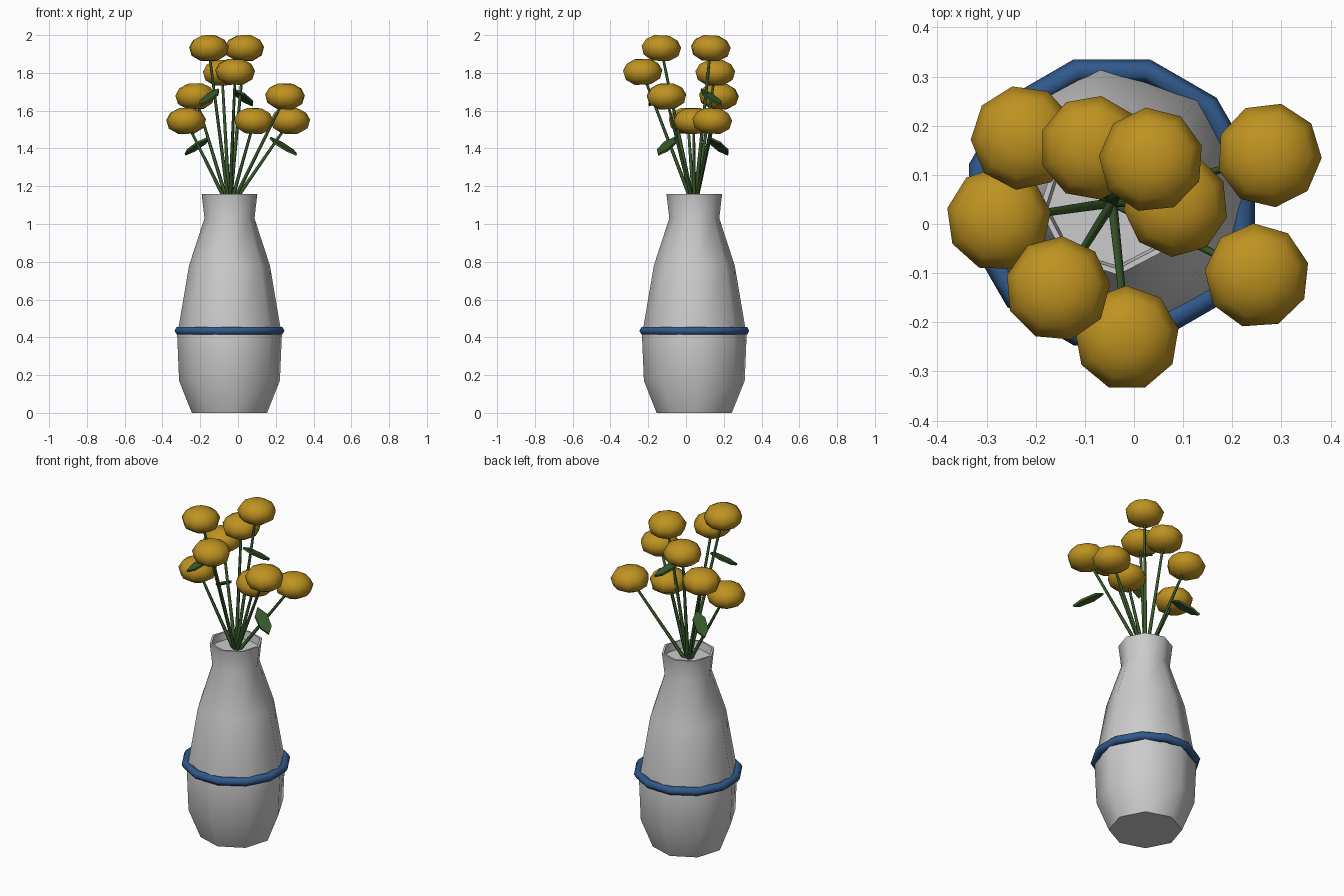
import bpy, bmesh, random
from math import sin, cos, tau, radians
from mathutils import Vector

if "Cube" in bpy.data.objects:
    bpy.data.objects.remove(bpy.data.objects["Cube"])

random.seed(4)
AXIS = Vector((-0.045, 0.044, 0))


def material(name, rgb):
    m = bpy.data.materials.new(name)
    m.diffuse_color = (*rgb, 1)
    m.use_nodes = True
    m.node_tree.nodes["Principled BSDF"].inputs["Base Color"].default_value = m.diffuse_color
    return m


gold = material("gold", (0.52, 0.29, 0.015))
green = material("green", (0.04, 0.10, 0.025))
blue = material("blue", (0.03, 0.10, 0.26))


def finish(bm, name, mat=None, smooth=None):
    bmesh.ops.recalc_face_normals(bm, faces=bm.faces)
    me = bpy.data.meshes.new(name)
    bm.to_mesh(me)
    bm.free()
    ob = bpy.data.objects.new(name, me)
    bpy.context.collection.objects.link(ob)
    if mat:
        me.materials.append(mat)
    if smooth:
        bpy.ops.object.select_all(action='DESELECT')
        ob.select_set(True)
        bpy.context.view_layer.objects.active = ob
        bpy.ops.object.shade_smooth_by_angle(angle=radians(smooth))
    return ob


def lathe(bm, profile, sides, turn=0.0, closed=False):
    """Rings of (radius, z) skinned together; ends capped unless closed."""
    rings = [[bm.verts.new((r * cos(turn + tau * i / sides),
                            r * sin(turn + tau * i / sides), z))
              for i in range(sides)] for r, z in profile]
    pairs = list(zip(rings, rings[1:]))
    if closed:
        pairs.append((rings[-1], rings[0]))
    for a, b in pairs:
        for i in range(sides):
            j = (i + 1) % sides
            bm.faces.new((a[i], a[j], b[j], b[i]))
    if not closed:
        bm.faces.new(rings[0])
        bm.faces.new(rings[-1])


# Vase, with a shallow recessed mouth
bm = bmesh.new()
lathe(bm, [(0.2, 0), (0.268, 0.17), (0.278, 0.41), (0.215, 0.78),
           (0.133, 1.03), (0.148, 1.16), (0.136, 1.16), (0.13, 1.115)],
      8, radians(5))
finish(bm, "vase", smooth=60).location = AXIS

# Band around the belly
bm = bmesh.new()
lathe(bm, [(0.277 + 0.024 * cos(tau * k / 6), 0.435 + 0.024 * sin(tau * k / 6))
           for k in range(6)], 12, radians(15), closed=True)
finish(bm, "vase_band", blue, 80).location = AXIS

# Flower heads on thin tapered stems
heads = [(-0.155, -0.132, 1.93), (0.035, 0.13, 1.93), (-0.015, -0.232, 1.805),
         (-0.085, 0.155, 1.80), (-0.225, 0.175, 1.675), (0.25, -0.105, 1.675),
         (-0.275, 0.01, 1.545), (0.085, 0.04, 1.545), (0.275, 0.14, 1.545)]
root = AXIS + Vector((0, 0, 1.08))
for n, p in enumerate(heads, 1):
    p = Vector(p)
    bm = bmesh.new()
    lathe(bm, [(0.045, -0.066), (0.094, -0.037), (0.107, 0.008),
               (0.085, 0.045), (0.04, 0.068)], 9, random.random() * tau)
    head = finish(bm, f"flower_{n}", gold, 80)
    head.location = p
    head.rotation_euler = [random.uniform(-0.06, 0.06) for _ in "xy"] + [0]

    d = p - root
    bm = bmesh.new()
    lathe(bm, [(0.011, 0), (0.007, d.length)], 5)
    stem = finish(bm, f"stem_{n}", green, 80)
    stem.location = root
    stem.rotation_euler = d.to_track_quat('Z', 'Y').to_euler()

# Drooping leaves: (centre, inner-to-outer tip vector)
leaves = [((0.24, -0.103, 1.412), (0.14, -0.09, -0.09)),
          ((-0.218, 0.173, 1.412), (-0.125, 0.10, -0.09)),
          ((-0.152, -0.142, 1.67), (-0.10, -0.11, -0.085)),
          ((0.028, 0.134, 1.67), (0.10, 0.11, -0.085))]
for n, (c, d) in enumerate(leaves, 1):
    c, d = Vector(c), Vector(d)
    side = d.cross(Vector((0, 0, 1))).normalized() * 0.036
    bm = bmesh.new()
    shape = [(-0.5, 0), (-0.2, 1), (0.25, 0.9), (0.5, 0), (0.25, -0.9), (-0.2, -1)]
    bm.faces.new([bm.verts.new(c + d * t + side * s) for t, s in shape])
    leaf = finish(bm, f"leaf_{n}", green)
    mod = leaf.modifiers.new("thickness", 'SOLIDIFY')
    mod.thickness = 0.012
    mod.offset = 0
